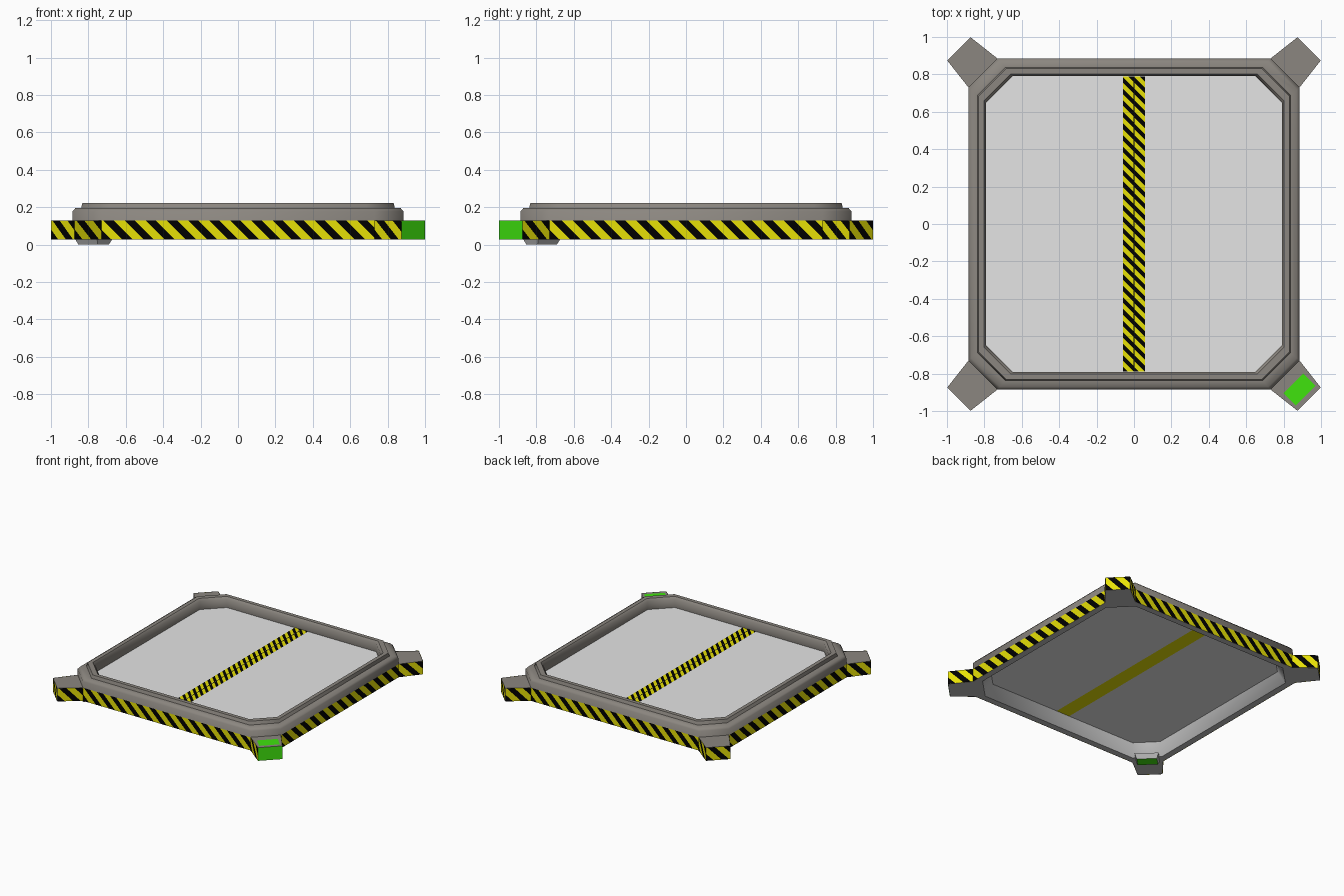
import bpy, bmesh, math
from mathutils import Vector, Matrix

if "Cube" in bpy.data.objects:
    bpy.data.objects.remove(bpy.data.objects["Cube"])


def mat(name, r, g, b):
    m = bpy.data.materials.new(name)
    m.diffuse_color = (r, g, b, 1)
    m.use_nodes = True
    m.node_tree.nodes["Principled BSDF"].inputs["Base Color"].default_value = m.diffuse_color
    return m


GREY = mat("warm grey metal", 0.26, 0.24, 0.215)
UNDER = mat("underside grey", 0.50, 0.50, 0.50)
PALE = mat("pale grey panel", 0.78, 0.78, 0.78)
YELLOW = mat("hazard yellow", 0.82, 0.77, 0.002)
BLACK = mat("hazard black", 0.0, 0.0, 0.0)
GREEN = mat("signal green", 0.05, 0.77, 0.004)

Z0, Z1 = 0.027, 0.130      # striped band heights


def finish(bm, name, mats):
    me = bpy.data.meshes.new(name)
    bm.to_mesh(me)
    bm.free()
    for m in mats:
        me.materials.append(m)
    ob = bpy.data.objects.new(name, me)
    bpy.context.collection.objects.link(ob)
    return ob


def octagon(h, cut, z):
    k = h - cut
    pts = [(h, -k), (h, k), (k, h), (-k, h), (-h, k), (-h, -k), (-k, -h), (k, -h)]
    return [(x, y, z) for x, y in pts]


def prism(name, bottom, top, mats, bottom_mat=0):
    bm = bmesh.new()
    b = [bm.verts.new(p) for p in bottom]
    t = [bm.verts.new(p) for p in top]
    n = len(b)
    bm.faces.new(b[::-1]).material_index = bottom_mat
    bm.faces.new(t)
    for i in range(n):
        j = (i + 1) % n
        bm.faces.new((b[i], b[j], t[j], t[i]))
    return finish(bm, name, mats)


def stripes(name, origin, u, v, length, height, period, slope=1.0, black=0.48):
    """Flat plate cut into slanted yellow and black bands."""
    bm = bmesh.new()
    o, u, v = Vector(origin), Vector(u), Vector(v)
    n = u.cross(v)
    o = o + n * 0.0015
    bm.faces.new([bm.verts.new(p) for p in
                  (o, o + u * length, o + u * length + v * height, o + v * height)])
    d = u + v * slope
    for i in range(-3, int(length / period) + 4):
        for f in (0, black):
            co = o + u * ((i + f) * period)
            bmesh.ops.bisect_plane(bm, geom=bm.verts[:] + bm.edges[:] + bm.faces[:],
                                   plane_co=co, plane_no=d.normalized(), dist=1e-6)
    for f in bm.faces:
        s = (f.calc_center_median() - o).dot(d) / period
        f.material_index = 1 if s % 1.0 < black else 0
    return finish(bm, name, [YELLOW, BLACK])


def plate(name, pts, m):
    bm = bmesh.new()
    bm.faces.new([bm.verts.new(p) for p in pts])
    return finish(bm, name, [m])


# Stepped octagonal frame, built as a closed loop of rings (underside is paler)
rings = [(0.835, 0.15, Z0), (0.885, 0.155, Z0), (0.885, 0.155, 0.178), (0.87, 0.153, 0.195),
         (0.838, 0.15, 0.197), (0.832, 0.15, 0.223), (0.802, 0.143, 0.223),
         (0.79, 0.14, 0.205), (0.79, 0.14, 0.118)]
bm = bmesh.new()
loops = [[bm.verts.new(p) for p in octagon(*r)] for r in rings]
for n, (a, b) in enumerate(zip(loops, loops[1:] + loops[:1])):
    for i in range(8):
        j = (i + 1) % 8
        f = bm.faces.new((a[i], a[j], b[j], b[i]))
        f.material_index = 1 if n in (0, len(rings) - 1) else 0
bmesh.ops.recalc_face_normals(bm, faces=bm.faces[:])
frame = finish(bm, "frame", [GREY, UNDER])
bpy.context.view_layer.objects.active = frame
frame.select_set(True)
bpy.ops.object.shade_smooth_by_angle(angle=math.radians(50))

# Floor panel inside the frame
prism("floor_panel", octagon(0.795, 0.14, 0.118), octagon(0.795, 0.14, 0.142), [PALE])

# Centre seam: two striped columns with a dark gap, plain yellow underneath
for name, x in (("left", -0.003), ("right", 0.058)):
    stripes("centre_stripe_" + name, (x, -0.788, 0.142), (0, 1, 0), (-1, 0, 0),
            1.576, 0.055, 0.062, slope=-1.0)
plate("centre_gap", [(-0.003, -0.788, 0.1432), (0.003, -0.788, 0.1432),
                     (0.003, 0.788, 0.1432), (-0.003, 0.788, 0.1432)], BLACK)
plate("centre_stripe_underside", [(-0.058, 0.788, 0.1165), (0.058, 0.788, 0.1165),
                                  (0.058, -0.788, 0.1165), (-0.058, -0.788, 0.1165)], YELLOW)


def wall(name, p, q):
    d = q - p
    stripes(name, p, d.normalized(), (0, 0, 1), d.length, Z1 - Z0, 0.113)


# Four sides and four corner blocks
corner = [(0.73, -0.885), (0.874, -0.9985), (0.9985, -0.874), (0.885, -0.73)]
for k in range(4):
    R = Matrix.Rotation(k * math.pi / 2, 3, 'Z')
    wall(f"side_stripes_{k}", R @ Vector((-0.73, -0.885, Z0)), R @ Vector((0.73, -0.885, Z0)))
    lo = [R @ Vector((x, y, Z0)) for x, y in corner]
    hi = [R @ Vector((x, y, Z1)) for x, y in corner]
    prism(f"corner_block_{k}", lo, hi, [GREY, UNDER], bottom_mat=1)
    for i in range(3):
        if k == 0 and i == 1:
            e = Vector((0.001, -0.001, 0))
            plate("green_end", [lo[1] + e, lo[2] + e, hi[2] + e, hi[1] + e], GREEN)
        else:
            wall(f"corner_stripes_{k}_{i}", lo[i], lo[i + 1])


def diag_rect(r0, r1, t, z, sx):
    """Rectangle turned 45 degrees towards the corner (sx, -1)."""
    s = math.sqrt(0.5)
    pts = [(r0, -t), (r1, -t), (r1, t), (r0, t)]
    out = [((r + w) * s * sx, (-r + w) * s, z) for r, w in pts]
    return out if sx > 0 else out[::-1]


# Green marker on the front right block, flush with its top
plate("green_marker", diag_rect(1.205, 1.298, 0.075, Z1 + 0.0015, 1), GREEN)

# Small tapered foot with a green sole under the front left corner
prism("foot", diag_rect(1.05, 1.135, 0.072, 0.0, -1),
      diag_rect(1.03, 1.15, 0.085, 0.035, -1), [UNDER, GREEN], bottom_mat=1)
